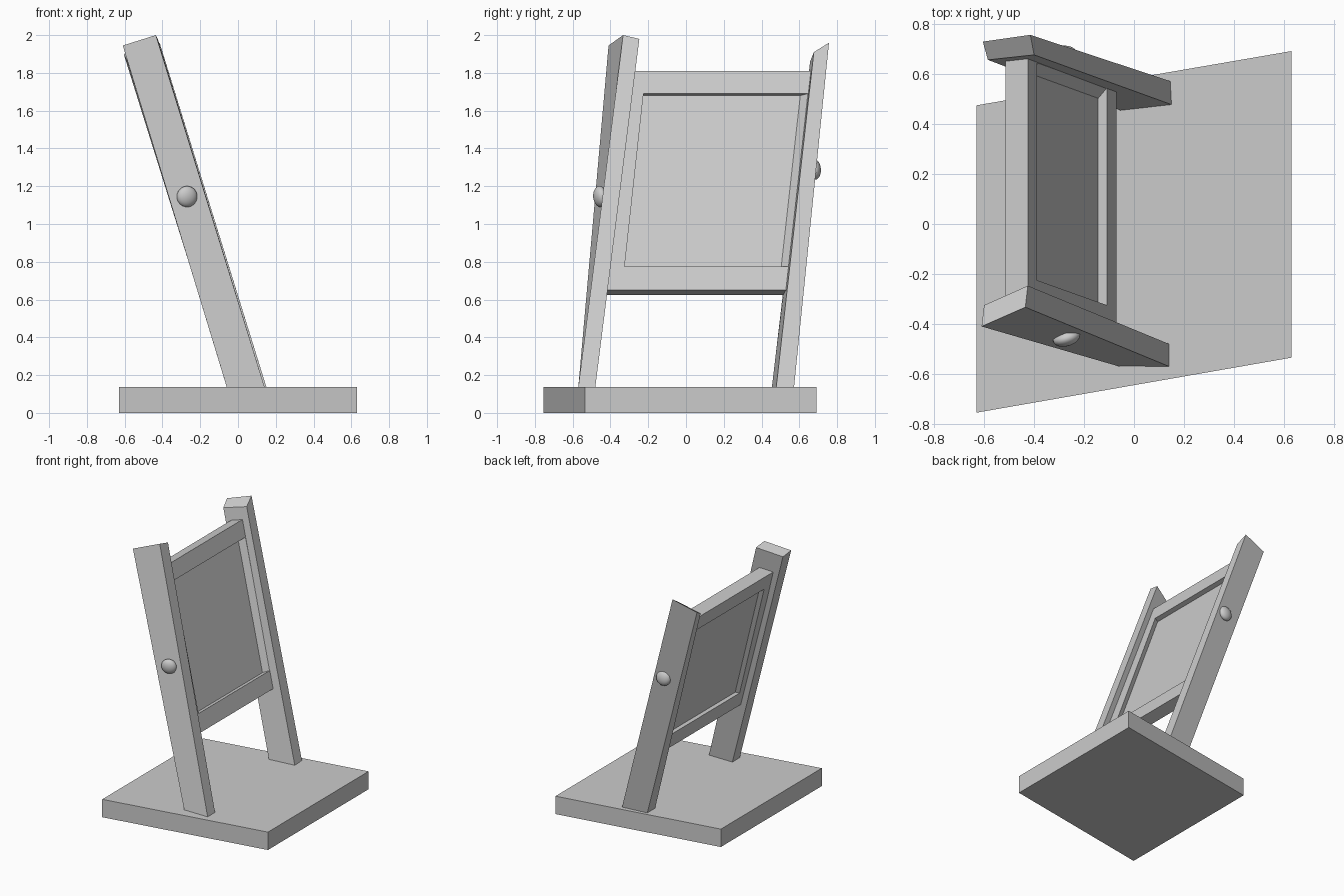
import bpy
from mathutils import Vector

if "Cube" in bpy.data.objects:
    bpy.data.objects.remove(bpy.data.objects["Cube"])


def make(name, verts, faces):
    mesh = bpy.data.meshes.new(name)
    mesh.from_pydata(verts, [], faces)
    mesh.update()
    obj = bpy.data.objects.new(name, mesh)
    bpy.context.collection.objects.link(obj)
    return obj


def loft(name, a, b):
    """Solid between two four-sided loops (counter-clockwise seen from b)."""
    sides = [(i, (i + 1) % 4, 4 + (i + 1) % 4, 4 + i) for i in range(4)]
    return make(name, a + b, [(3, 2, 1, 0), (4, 5, 6, 7)] + sides)


# Skewed base slab
plan = [(-0.63, -0.755), (0.63, -0.535), (0.63, 0.692), (-0.63, 0.475)]
loft("base", [(x, y, 0) for x, y in plan], [(x, y, 0.138) for x, y in plan])


# Leaning, slightly twisted posts, sunk a little into the base
def post(name, foot, head):
    foot = [Vector((x, y, 0.138)) for x, y in foot]
    head = [Vector(p) for p in head]
    loft(name, [f + (f - h) * 0.02 for f, h in zip(foot, head)], head)


post("front_post",
     [(-0.06, -0.57), (0.14, -0.57), (0.14, -0.48), (-0.06, -0.48)],
     [(-0.61, -0.41, 1.945), (-0.435, -0.333, 2.0),
      (-0.425, -0.247, 1.98), (-0.60, -0.325, 1.925)])
post("back_post",
     [(-0.055, 0.455), (0.15, 0.478), (0.145, 0.572), (-0.055, 0.55)],
     [(-0.585, 0.657, 1.86), (-0.40, 0.677, 1.91),
      (-0.415, 0.757, 1.96), (-0.605, 0.73, 1.90)])


# Loop on the tilted frame plane: left/right y at bottom and top, depth behind the face
def ring(z0, z1, left, right, depth):
    def pt(y, z):
        return (-0.425 + (1.81 - z) * 0.306 - depth, y, z - depth * 0.29)
    return [pt(left[0], z0), pt(right[0], z0), pt(right[1], z1), pt(left[1], z1)]


# Frame: outer face, opening on both sides, outer back
rings = [ring(0.65, 1.81, (-0.46, -0.31), (0.56, 0.70), 0),
         ring(0.775, 1.69, (-0.325, -0.225), (0.545, 0.645), 0),
         ring(0.775, 1.69, (-0.34, -0.24), (0.503, 0.605), 0.035),
         ring(0.775, 1.69, (-0.352, -0.25), (0.50, 0.602), 0.065),
         ring(0.775, 1.69, (-0.37, -0.27), (0.495, 0.60), 0.09),
         ring(0.65, 1.81, (-0.47, -0.36), (0.56, 0.70), 0.09)]
faces = []
for r in range(6):
    a, b = r * 4, (r + 1) % 6 * 4
    faces += [(a + i, a + (i + 1) % 4, b + (i + 1) % 4, b + i) for i in range(4)]
make("frame", [p for r in rings for p in r], faces)

# Recessed panel
loft("panel", rings[3], rings[2])

# Round pivot knobs on the outer faces
for name, loc, yaw in [("front_knob", (-0.27, -0.455, 1.145), 0.3),
                       ("back_knob", (-0.285, 0.68, 1.29), 0.1)]:
    bpy.ops.mesh.primitive_uv_sphere_add(segments=24, ring_count=12, radius=1,
                                         location=loc, rotation=(0.09, 0, yaw))
    knob = bpy.context.object
    knob.name = name
    knob.scale = (0.056, 0.034, 0.056)
    bpy.ops.object.shade_smooth()
